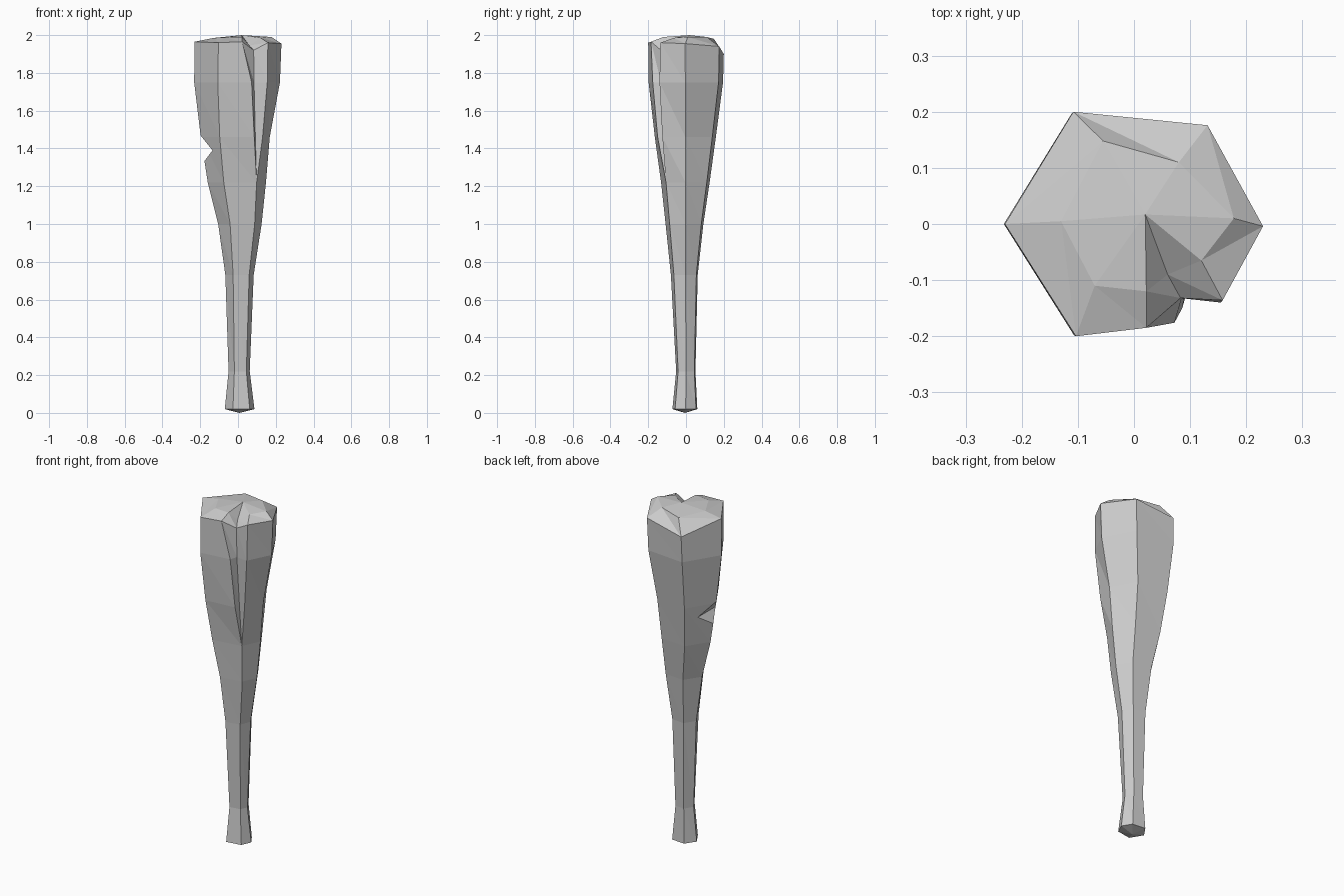
import bpy, bmesh

if "Cube" in bpy.data.objects:
    bpy.data.objects.remove(bpy.data.objects["Cube"])

# Six-sided section: left, back-left, back-right, right, front-right, front-left
HEX = [(-1, 0), (-.47, 1), (.57, .88), (1, -.02), (.68, -.8), (-.45, -1)]

# Levels: z, left x, right x, front y, back y
LEVELS = [
    (0.02, -.07, .087, -.072, .06),
    (0.22, -.05, .062, -.052, .05),
    (0.73, -.067, .083, -.08, .062),
    (1.00, -.105, .125, -.108, .092),
    (1.22, -.16, .148, -.132, .125),
    (1.46, -.197, .168, -.165, .158),
    (1.75, -.232, .222, -.198, .196),
    (1.96, -.23, .23, -.2, .2),
]
# Split in the front-right corner: left lip, valley, right lip
SPLIT = {
    1.46: [(.13, -.125), (.092, -.118), (.086, -.15)],
    1.75: [(.155, -.14), (.085, -.132), (.072, -.176)],
    1.96: [(.158, -.136), (.083, -.132), (.022, -.185)],
}


def section(z, xl, xr, yf, yb):
    cx, hx = (xl + xr) / 2, (xr - xl) / 2
    pts = [(cx + u * hx, v * yb if v > 0 else -v * yf, z) for u, v in HEX]
    lips = [(x, y, z) for x, y in SPLIT[z]] if z in SPLIT else [pts[4]] * 3
    return pts[:4] + lips + pts[5:]


rings = [section(*lv) for lv in LEVELS]
# Uneven rim heights
rim_z = [1.965, 1.90, 1.94, 1.955, 1.96, 1.92, 1.965, 1.96]
rings[-1] = [(x, y, z) for (x, y, _), z in zip(rings[-1], rim_z)]
# Bevelled crown
rings.append([(-.13, .005, 1.985), (-.055, .148, 1.98), (.08, .11, 1.99), (.178, .01, 1.99),
              (.12, -.065, 1.985), (.06, -.09, 1.945), (.022, -.12, 1.99), (-.07, -.11, 1.988)])

# Club body
bm = bmesh.new()
loops = [[bm.verts.new(p) for p in r] for r in rings]
n = len(loops[0])
for a, b in zip(loops, loops[1:]):
    for i in range(n):
        j = (i + 1) % n
        bm.faces.new((a[i], a[j], b[j]))
        bm.faces.new((a[i], b[j], b[i]))
tip = bm.verts.new((.02, .017, 2))
foot = bm.verts.new((.008, -.005, 0))
for i in range(n):
    j = (i + 1) % n
    bm.faces.new((loops[-1][i], loops[-1][j], tip))
    bm.faces.new((loops[0][j], loops[0][i], foot))
bmesh.ops.remove_doubles(bm, verts=bm.verts, dist=.0005)
bmesh.ops.recalc_face_normals(bm, faces=bm.faces)
mesh = bpy.data.meshes.new("club")
bm.to_mesh(mesh)
bm.free()
club = bpy.data.objects.new("club", mesh)
bpy.context.collection.objects.link(club)

# Wedge cutter for the axe notch on the left edge
tri = [(-.135, 1.39), (-.255, 1.54), (-.255, 1.23)]
cm = bpy.data.meshes.new("notch_cutter")
cm.from_pydata([(x, y, z) for y in (-.3, .3) for x, z in tri], [],
               [(0, 1, 2), (5, 4, 3), (0, 3, 4, 1), (1, 4, 5, 2), (2, 5, 3, 0)])
cb = bmesh.new()
cb.from_mesh(cm)
bmesh.ops.recalc_face_normals(cb, faces=cb.faces)
cb.to_mesh(cm)
cb.free()
cutter = bpy.data.objects.new("notch_cutter", cm)
cutter.hide_render = True
bpy.context.collection.objects.link(cutter)

mod = club.modifiers.new("notch", 'BOOLEAN')
mod.operation, mod.solver, mod.object = 'DIFFERENCE', 'EXACT', cutter
bpy.context.view_layer.objects.active = club
club.select_set(True)
bpy.ops.object.modifier_apply(modifier="notch")
bpy.data.objects.remove(cutter)
